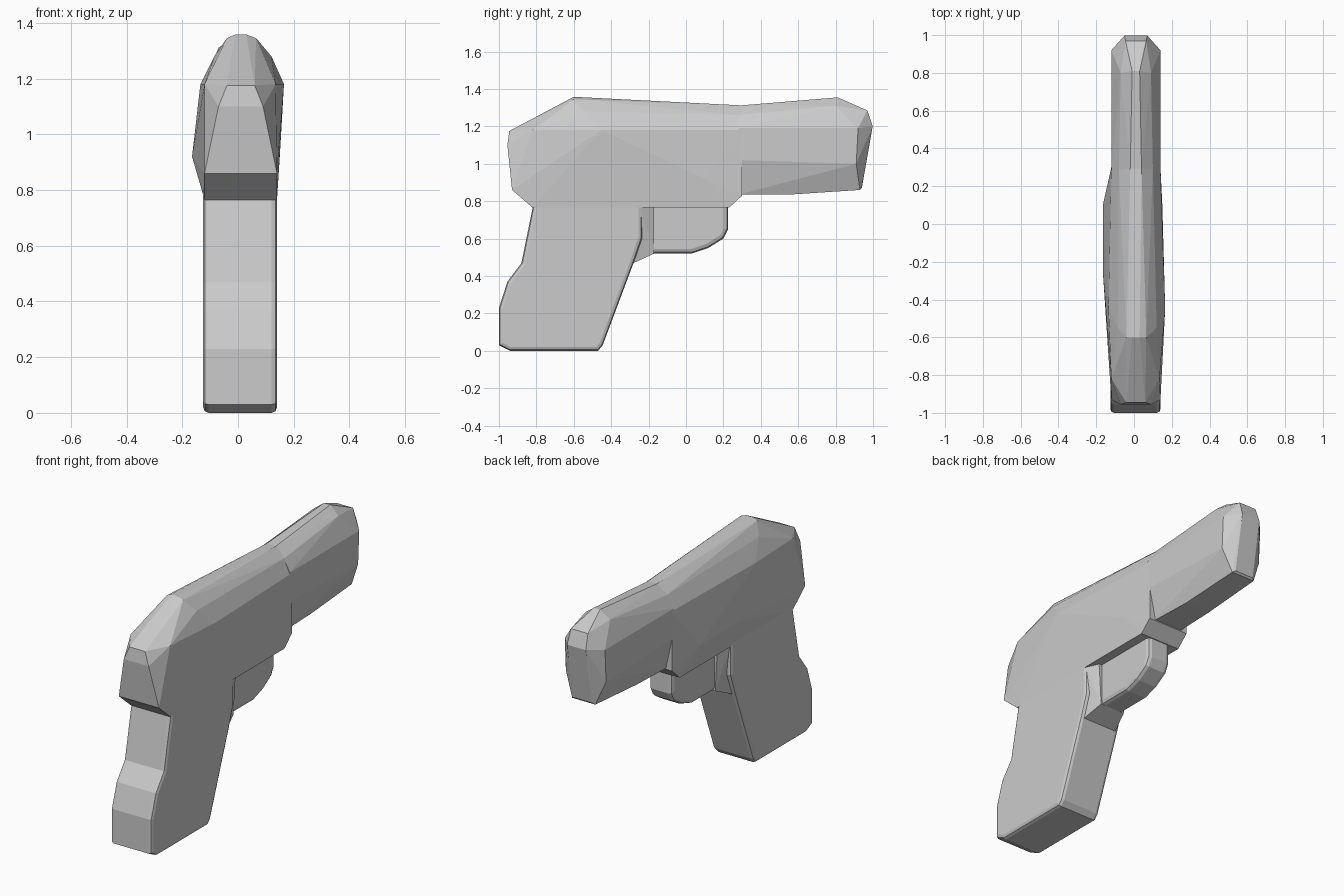
import bpy, bmesh


def finish(name, bm):
    bmesh.ops.recalc_face_normals(bm, faces=bm.faces)
    mesh = bpy.data.meshes.new(name)
    bm.to_mesh(mesh)
    bm.free()
    ob = bpy.data.objects.new(name, mesh)
    bpy.context.collection.objects.link(ob)
    return ob


def hull(name, rows):
    """Faceted solid around rows of (y, z, left x, right x)."""
    bm = bmesh.new()
    for y, z, xl, xr in rows:
        bm.verts.new((xl, y, z))
        bm.verts.new((xr, y, z))
    res = bmesh.ops.convex_hull(bm, input=bm.verts)
    junk = {g for g in res["geom_interior"] + res["geom_unused"]
            if isinstance(g, bmesh.types.BMVert)}
    bmesh.ops.delete(bm, geom=list(junk), context='VERTS')
    bmesh.ops.dissolve_limit(bm, angle_limit=0.02, verts=bm.verts, edges=bm.edges)
    return finish(name, bm)


def plate(name, profile, xl, xr, bevel):
    """Side profile of (y, z) extruded across x, with chamfered rims."""
    bm = bmesh.new()
    face = bm.faces.new([bm.verts.new((xl, y, z)) for y, z in profile])
    ext = bmesh.ops.extrude_face_region(bm, geom=[face])
    verts = [g for g in ext["geom"] if isinstance(g, bmesh.types.BMVert)]
    bmesh.ops.translate(bm, verts=verts, vec=(xr - xl, 0, 0))
    bmesh.ops.recalc_face_normals(bm, faces=bm.faces)
    rims = [e for e in bm.edges
            if abs(e.verts[0].co.x - e.verts[1].co.x) < 1e-5]
    bmesh.ops.bevel(bm, geom=rims, offset=bevel, segments=2, profile=0.5,
                    affect='EDGES')
    return finish(name, bm)


# Rear body: widest in the middle, rounded ridge on top, sloped back
hull("rear_body", [
    (-0.93, 0.86, -0.12, 0.14),
    (-0.955, 1.10, -0.07, 0.09),
    (-0.945, 1.175, -0.04, 0.06),
    (-0.82, 1.18, -0.12, 0.135),
    (-0.82, 0.765, -0.12, 0.14),
    (0.23, 0.765, -0.12, 0.14),
    (-0.25, 0.92, -0.165, 0.15),
    (0.10, 0.92, -0.165, 0.15),
    (-0.45, 1.18, -0.135, 0.165),
    (-0.55, 1.28, -0.085, 0.12),
    (-0.60, 1.345, -0.04, 0.065),
    (-0.60, 1.358, -0.01, 0.03),
    (0.30, 0.83, -0.12, 0.14),
    (0.30, 1.18, -0.12, 0.14),
    (0.30, 1.26, -0.08, 0.10),
    (0.30, 1.312, -0.02, 0.04),
])

# Front body: tapered underside and faceted nose
hull("front_body", [
    (0.28, 0.835, -0.08, 0.10),
    (0.55, 0.835, -0.07, 0.09),
    (0.93, 0.86, -0.065, 0.085),
    (0.28, 1.02, -0.12, 0.14),
    (0.91, 1.00, -0.12, 0.14),
    (0.28, 1.19, -0.12, 0.14),
    (0.92, 1.19, -0.12, 0.14),
    (0.28, 1.26, -0.08, 0.10),
    (0.28, 1.311, -0.02, 0.04),
    (0.80, 1.31, -0.07, 0.09),
    (0.81, 1.355, -0.01, 0.03),
    (0.97, 1.285, -0.045, 0.065),
    (0.998, 1.20, -0.05, 0.07),
    (0.94, 0.87, -0.05, 0.07),
])

# Grip
plate("grip", [
    (-0.80, 0.84), (-0.82, 0.765), (-0.88, 0.47), (-0.955, 0.37), (-1.0, 0.23),
    (-1.0, 0.03), (-0.94, 0.0), (-0.47, 0.0), (-0.445, 0.03),
    (-0.28, 0.47), (-0.235, 0.60), (-0.235, 0.84)], -0.125, 0.14, 0.02)

# Wedge joining the grip to the guard
hull("guard_root", [
    (-0.29, 0.465, -0.105, 0.12), (-0.25, 0.78, -0.12, 0.14),
    (-0.17, 0.52, -0.07, 0.09), (-0.17, 0.78, -0.085, 0.105)])

# Solid trigger guard
plate("trigger_guard", [
    (-0.20, 0.52), (0.03, 0.52), (0.12, 0.55), (0.20, 0.60),
    (0.225, 0.65), (0.225, 0.80), (-0.20, 0.80)], -0.065, 0.085, 0.024)
